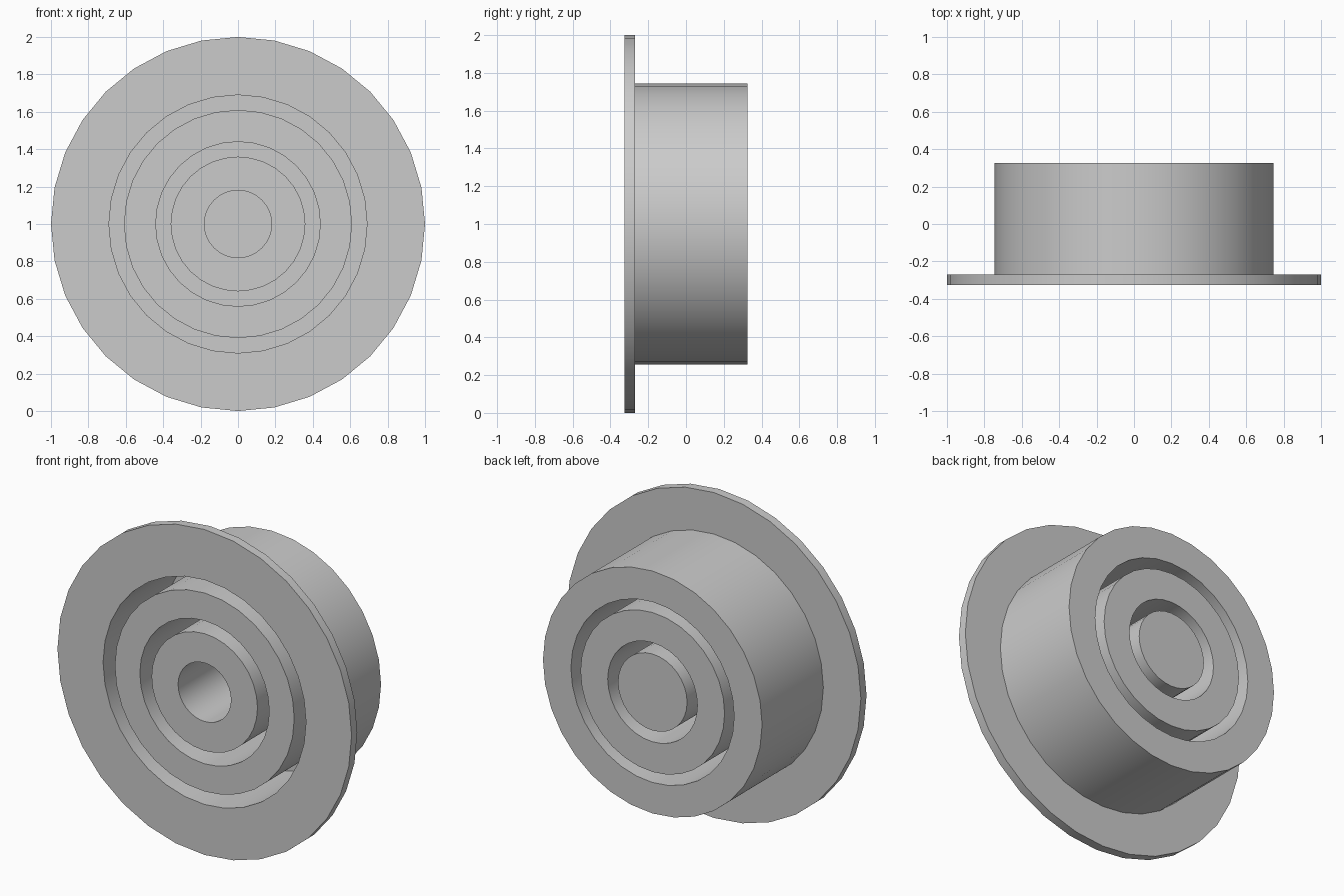
import bpy, bmesh, math
from mathutils import Vector, Matrix

if "Cube" in bpy.data.objects:
    bpy.data.objects.remove(bpy.data.objects["Cube"])

FRONT, BACK = -0.325, 0.325
WALL = 0.055
ROUND = 0.055
SIDES = 32
ARC_STEPS = 5


def zigzag(radii, y_start, y_other):
    """Profile that crosses between two depths at each listed radius."""
    points, y, other = [], y_start, y_other
    for r in radii:
        points += [(r, y), (r, other)]
        y, other = other, y
    return points


def round_corner(prev, corner, nxt, radius):
    """Points of a right-angled corner replaced by a quarter arc."""
    a = (prev - corner).normalized() * radius
    b = (nxt - corner).normalized() * radius
    center = corner + a + b
    angles = [math.pi / 2 * i / ARC_STEPS for i in range(ARC_STEPS + 1)]
    return [center - b * math.cos(t) - a * math.sin(t) for t in angles]


# Pleated sheet section: front skin outwards, then back skin inwards
front_skin = zigzag([0.18, 0.36, 0.44, 0.61, 0.69], BACK - WALL, FRONT)
back_skin = zigzag([0.235, 0.305, 0.49, 0.555, 0.745], BACK, FRONT + WALL)
outline = ([(0, BACK - WALL)] + front_skin + [(1, FRONT), (1, FRONT + WALL)]
           + back_skin[::-1] + [(0, BACK)])
outline = [Vector(p) for p in outline]

# Round the outer side of every fold; keep the inner side crisp
section = []
for i, p in enumerate(outline):
    exposed = p.y in (FRONT, BACK) and 0 < p.x < 1
    if exposed:
        section += round_corner(outline[i - 1], p, outline[i + 1], ROUND)
    else:
        section.append(p)

# Revolve the section around the front-to-back axis
bm = bmesh.new()
verts = [bm.verts.new((p.x, p.y, 0)) for p in section]
edges = [bm.edges.new(pair) for pair in zip(verts, verts[1:])]
bmesh.ops.spin(bm, geom=verts + edges, cent=(0, 0, 0), axis=(0, 1, 0),
               angle=math.tau, steps=SIDES, use_merge=False)
bmesh.ops.remove_doubles(bm, verts=bm.verts, dist=0.0005)
bmesh.ops.recalc_face_normals(bm, faces=bm.faces)
bmesh.ops.transform(bm, matrix=Matrix.Translation((0, 0, 1)), verts=bm.verts)

mesh = bpy.data.meshes.new("pleated_flange_cup")
bm.to_mesh(mesh)
bm.free()
cup = bpy.data.objects.new("pleated_flange_cup", mesh)
bpy.context.collection.objects.link(cup)

# Single grey material
grey = bpy.data.materials.new("plain_grey")
grey.use_nodes = True
color = (0.6, 0.6, 0.6, 1)
grey.diffuse_color = color
grey.node_tree.nodes["Principled BSDF"].inputs["Base Color"].default_value = color
mesh.materials.append(grey)

bpy.ops.object.select_all(action="DESELECT")
cup.select_set(True)
bpy.context.view_layer.objects.active = cup
bpy.ops.object.shade_smooth_by_angle(angle=math.radians(30))
